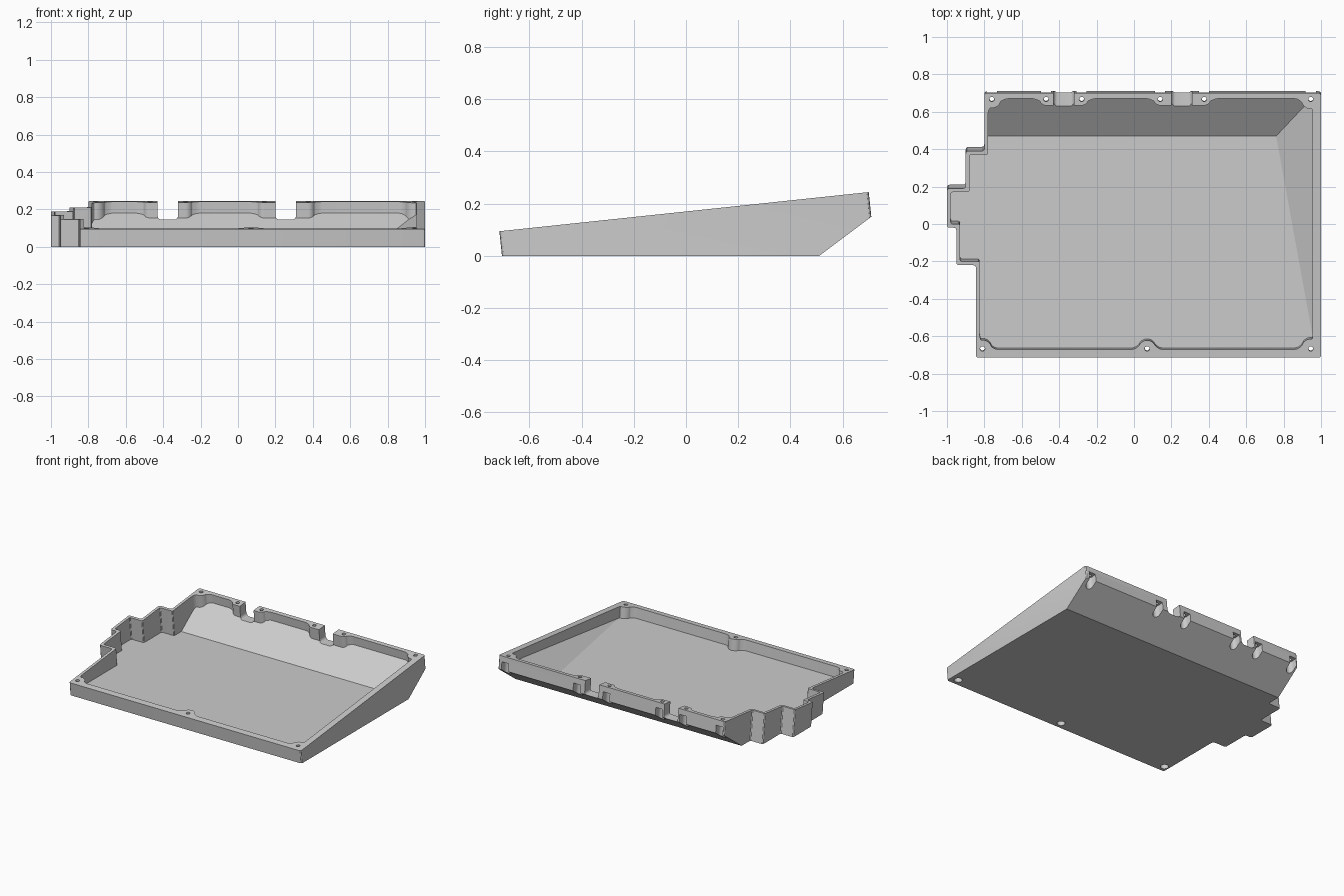
import bpy
import bmesh
from math import sin, cos, atan, radians
from mathutils import Vector

cube = bpy.data.objects.get("Cube")
if cube:
    bpy.data.objects.remove(cube, do_unlink=True)

SLOPE = 0.106                       # tilt of the rim
TILT = atan(SLOPE)
UP = Vector((0, -sin(TILT), cos(TILT)))


def rim(x, y, w=0):
    """Point at plan position x, y, raised w from the tilted rim plane."""
    return Vector((x, y, 0.17 + SLOPE * y)) + UP * w


def arc(cx, cy, r, a0, a1, n=8):
    angles = [radians(a0 + (a1 - a0) * i / n) for i in range(n + 1)]
    return [(cx + r * cos(a), cy + r * sin(a)) for a in angles]


def rounded(pts, r):
    """Soften every corner of a closed 2D outline."""
    out = []
    for i, p in enumerate(pts):
        p = Vector(p)
        ends = []
        for q in (pts[i - 1], pts[(i + 1) % len(pts)]):
            d = Vector(q) - p
            ends.append(p + d * min(r / d.length, 0.35))
        for t in (0, 0.33, 0.67, 1):
            out.append(ends[0] * (1 - t) ** 2 + p * 2 * t * (1 - t) + ends[1] * t * t)
    return out


def solid(name, base, vec, cuts=()):
    """Extrude a closed 3D outline, then trim it by planes (point, outward normal)."""
    bm = bmesh.new()
    low = [bm.verts.new(p) for p in base]
    high = [bm.verts.new(Vector(p) + vec) for p in base]
    bm.faces.new(low[::-1])
    bm.faces.new(high)
    for i in range(len(low)):
        j = (i + 1) % len(low)
        bm.faces.new((low[i], low[j], high[j], high[i]))
    for co, no in cuts:
        bmesh.ops.bisect_plane(bm, geom=bm.verts[:] + bm.edges[:] + bm.faces[:],
                               plane_co=co, plane_no=no, clear_outer=True)
        bmesh.ops.holes_fill(bm, edges=bm.edges[:], sides=0)
    bmesh.ops.recalc_face_normals(bm, faces=bm.faces[:])
    mesh = bpy.data.meshes.new(name)
    bm.to_mesh(mesh)
    bm.free()
    obj = bpy.data.objects.new(name, mesh)
    bpy.context.scene.collection.objects.link(obj)
    return obj


def prism(name, pts, w0, w1, cuts=()):
    return solid(name, [rim(p[0], p[1], w0) for p in pts], UP * (w1 - w0), cuts)


def carve(target, cutter):
    mod = target.modifiers.new("carve", 'BOOLEAN')
    mod.operation = 'DIFFERENCE'
    mod.solver = 'EXACT'
    mod.object = cutter
    bpy.context.view_layer.objects.active = target
    bpy.ops.object.modifier_apply(modifier=mod.name)
    bpy.data.objects.remove(cutter, do_unlink=True)


# Wedge-shaped outer shell with a stepped side and a sloped lower back
outline = [(-0.845, -0.715), (1, -0.715), (1, 0.70), (-0.80, 0.70),
           (-0.80, 0.39), (-0.90, 0.39), (-0.90, 0.19), (-1, 0.19),
           (-1, -0.02), (-0.95, -0.02), (-0.95, -0.22), (-0.845, -0.22)]
tray = prism("case_tray", rounded(outline, 0.015), -0.4, 0, [
    (Vector((0, 0, 0)), Vector((0, 0, -1))),
    (Vector((0, 0.51, 0)), Vector((0, 0.6, -0.8)))])

# Inner hollow, its outline bulging around each screw boss
inner = [(-0.825, -0.6)]
inner += arc(-0.81, -0.67, 0.05, 100, 15) + [(-0.74, -0.67), (0, -0.67)]
inner += arc(0.07, -0.67, 0.048, 160, 20) + [(0.14, -0.67), (0.87, -0.67)]
inner += arc(0.945, -0.665, 0.05, 165, 80) + [(0.955, -0.59), (0.955, 0.59)]
inner += arc(0.945, 0.665, 0.05, 280, 195) + [(0.87, 0.67)]
for left, right in ((0.14, 0.375), (-0.47, -0.28)):
    inner += [(right + 0.065, 0.67)] + arc(right, 0.67, 0.036, 340, 270)
    inner += arc(left, 0.67, 0.036, 270, 200) + [(left - 0.065, 0.67)]
inner += [(-0.68, 0.67)] + arc(-0.76, 0.67, 0.05, 345, 260)
inner += [(-0.78, 0.6), (-0.78, 0.37), (-0.88, 0.37), (-0.88, 0.17), (-0.98, 0.17),
          (-0.98, 0), (-0.93, 0), (-0.93, -0.2), (-0.825, -0.2)]
FLOOR = 0.025
knee = Vector((0.76, 0.47, FLOOR))
side_dir = Vector((0.955, -0.6, FLOOR)) - knee
ridge_dir = Vector((0.93, 0.65, 0.16)) - knee
side_normal = side_dir.cross(ridge_dir)
if side_normal.z > 0:
    side_normal.negate()
hollow = prism("hollow_cutter", rounded(inner, 0.012), -0.4, 0.1, [
    (knee, Vector((0, 0, -1))),
    (knee, Vector((0, 0.6, -0.8))),
    (knee, side_normal.normalized())])
carve(tray, hollow)

# Two round-bottomed connector notches in the back wall
for x0, x1 in ((-0.43, -0.32), (0.20, 0.31)):
    r, z = 0.022, 0.145
    profile = [(x0, 0.4)] + arc(x0 + r, z + r, r, 180, 270, 5)
    profile += arc(x1 - r, z + r, r, 270, 360, 5) + [(x1, 0.4)]
    carve(tray, solid("notch_cutter", [Vector((x, 0.625, h)) for x, h in profile],
                      Vector((0, 0.2, 0))))

# Screw holes with head pockets below; the back pockets open through the wall
front_holes = [(x, -0.667) for x in (-0.81, 0.07, 0.945)]
back_holes = [(x, 0.667) for x in (-0.76, -0.47, -0.28, 0.14, 0.375, 0.945)]
HEAD = 0.027
for x, y in front_holes + back_holes:
    carve(tray, prism("screw_cutter", arc(x, y, 0.013, 0, 345, 15), -0.3, 0.05))
    if y < 0:
        pocket = arc(x, y, HEAD, 0, 345, 15)
    else:
        pocket = arc(x, y, HEAD, 180, 360, 10)
        pocket += [(x + HEAD, y + 0.1), (x - HEAD, y + 0.1)]
    carve(tray, prism("pocket_cutter", pocket, -0.3, -0.04))

# Single plain grey material
grey = bpy.data.materials.new("plain_grey")
grey.use_nodes = True
colour = (0.6, 0.6, 0.6, 1)
grey.diffuse_color = colour
grey.node_tree.nodes["Principled BSDF"].inputs["Base Color"].default_value = colour
tray.data.materials.clear()
tray.data.materials.append(grey)

bpy.ops.object.select_all(action='DESELECT')
tray.select_set(True)
bpy.context.view_layer.objects.active = tray
bpy.ops.object.shade_smooth_by_angle(angle=radians(30))
